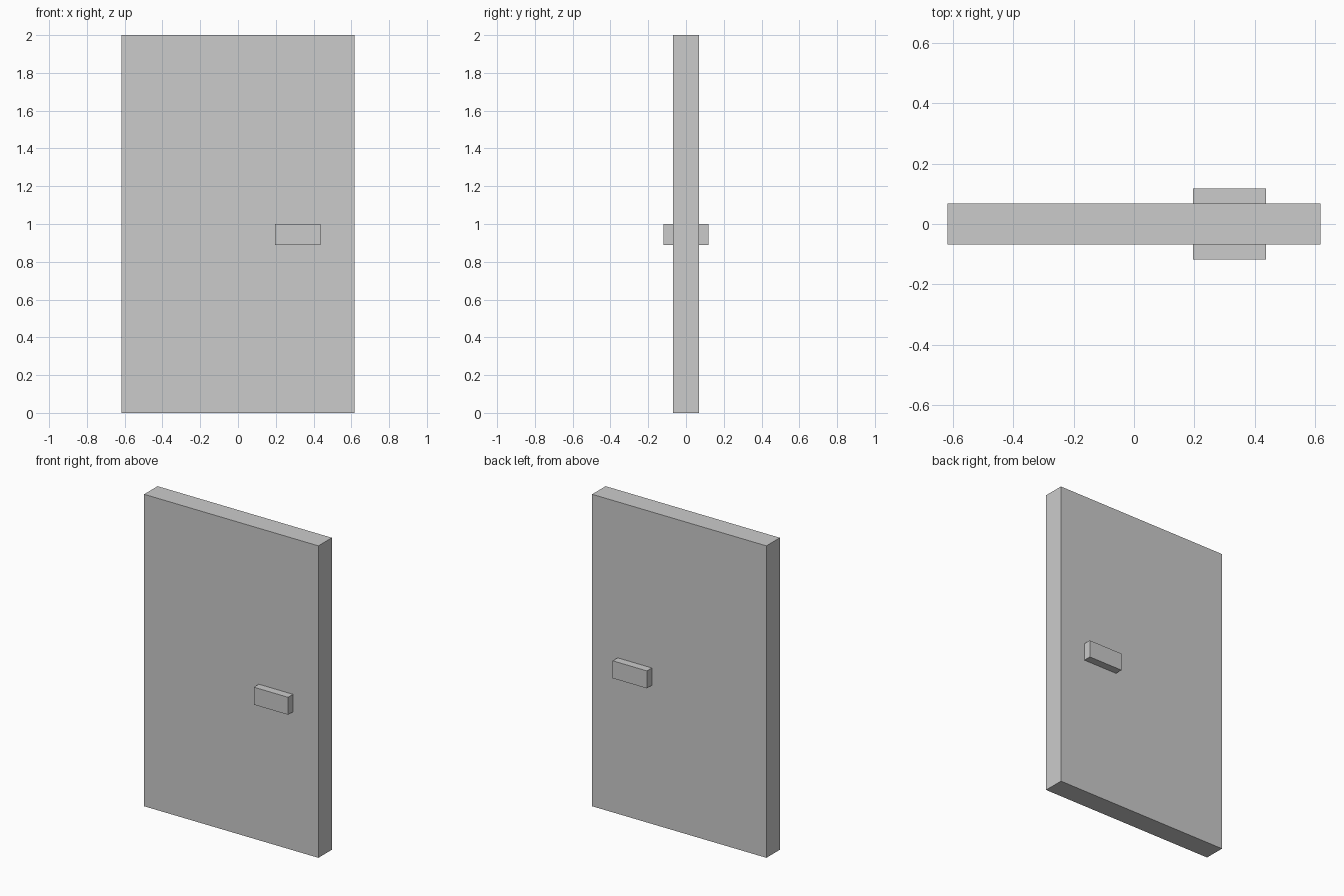
import bpy

if "Cube" in bpy.data.objects:
    bpy.data.objects.remove(bpy.data.objects["Cube"])

DOOR_HALF_DEPTH = 0.068
HANDLE_OUTER = 0.118


def box(name, low, high):
    """Add a box spanning two opposite corners."""
    centre = [(a + b) / 2 for a, b in zip(low, high)]
    bpy.ops.mesh.primitive_cube_add(size=1, location=centre)
    obj = bpy.context.object
    obj.name = name
    obj.scale = [b - a for a, b in zip(low, high)]
    bpy.ops.object.transform_apply(location=False, rotation=False, scale=True)
    return obj


# Door slab
box("door_panel", (-0.618, -DOOR_HALF_DEPTH, 0), (0.618, DOOR_HALF_DEPTH, 2))

# Matching handles on the front and back faces
for name, side in (("front_handle", -1), ("back_handle", 1)):
    y0, y1 = sorted((side * DOOR_HALF_DEPTH, side * HANDLE_OUTER))
    box(name, (0.195, y0, 0.888), (0.438, y1, 1.0))
